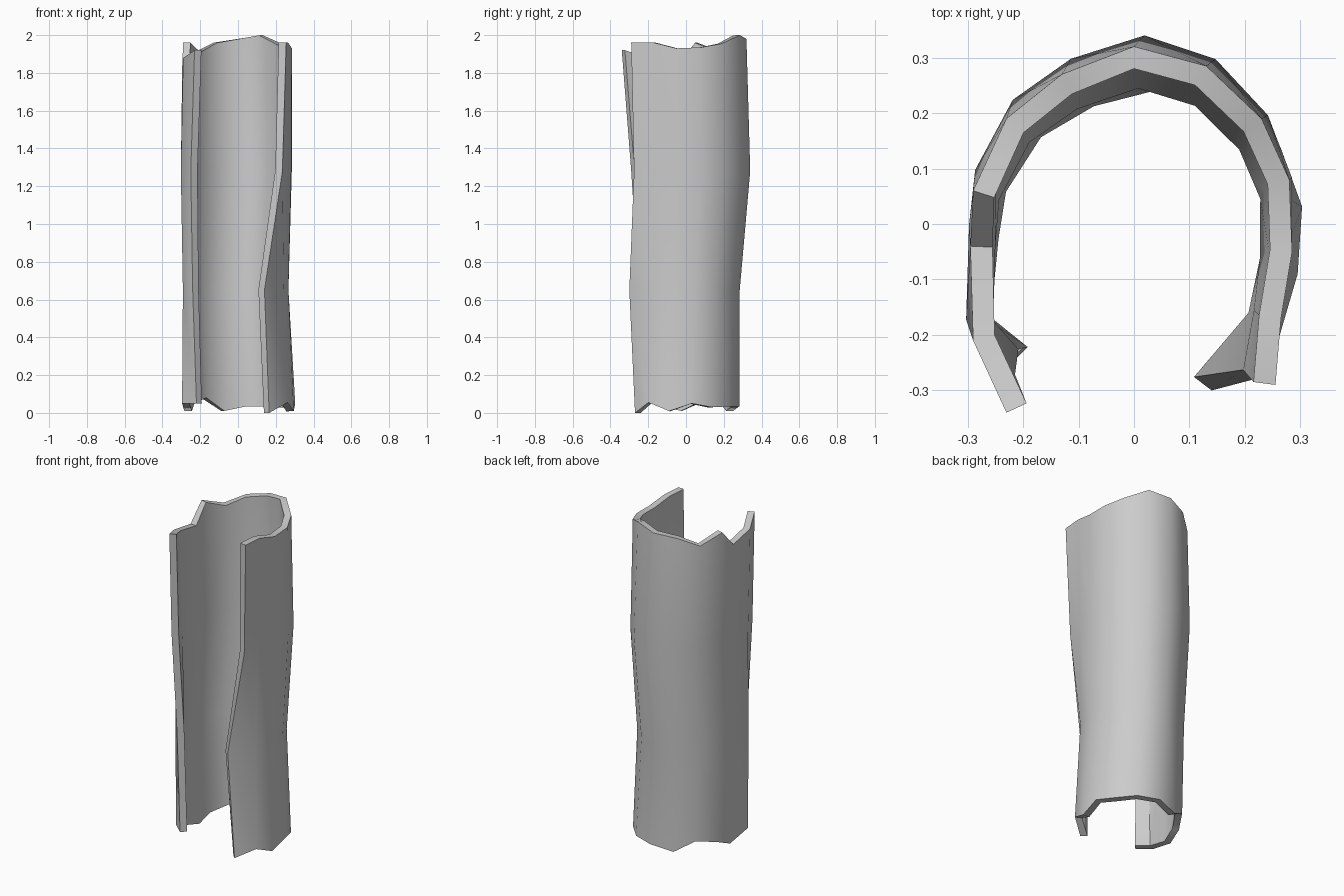
import bpy, bmesh, math
from mathutils import Vector

cube = bpy.data.objects.get("Cube")
if cube:
    bpy.data.objects.remove(cube, do_unlink=True)

# Material
grey = bpy.data.materials.new("plain grey")
grey.use_nodes = True
colour = (0.6, 0.6, 0.6, 1)
grey.diffuse_color = colour
grey.node_tree.nodes["Principled BSDF"].inputs["Base Color"].default_value = colour

# Plan of the shell wall, running from the left lip round the back to the right lip
PLAN = [(-.29, -.21), (-.295, -.04), (-.29, .06), (-.23, .19), (-.13, .27), (0, .32),
        (.13, .285), (.23, .19), (.28, .08), (.285, -.05), (.265, -.17)]

# Broken edges: height of each column at the bottom and at the top
BOTTOM = [.05, .05, .01, .05, .08, .01, .035, .035, .03, .05, .01, .055, 0]
TOP = [1.92, 1.88, 1.85, 1.96, 1.91, 1.96, 1.98, 2, 1.955, 1.935, 1.93, 1.96, 1.96]


def ring(heights, lip_a, lip_b, scale=(1, 1), shift=(0, 0), twist=0):
    """One level of the wall: the plan scaled, twisted and shifted, with its own lips."""
    points = [(x * scale[0] + twist * y + shift[0],
               y * scale[1] - twist * x + shift[1]) for x, y in PLAN]
    return [Vector((x, y, z)) for (x, y), z in zip([lip_a] + points + [lip_b], heights)]


count = len(PLAN) + 2
levels = [
    ring(BOTTOM, (-.22, -.25), (.165, -.27), (1, .93), (.015, -.015), .1),
    ring([.65] * count, (-.24, -.25), (.14, -.3), (.96, .92), (-.005, -.01), .04),
    ring([1.28] * count, (-.25, -.29), (.235, -.275), shift=(0, .02), twist=.06),
    ring(TOP, (-.23, -.34), (.255, -.29)),
]

# Outer skin of the shell
bm = bmesh.new()
grid = [[bm.verts.new(p) for p in level] for level in levels]
for low, high in zip(grid, grid[1:]):
    for c in range(count - 1):
        bm.faces.new((low[c], high[c], high[c + 1], low[c + 1]))
mesh = bpy.data.meshes.new("hollow_shell")
bm.to_mesh(mesh)
bm.free()
mesh.materials.append(grey)
shell = bpy.data.objects.new("hollow_shell", mesh)
bpy.context.collection.objects.link(shell)

# Wall thickness, grown inwards
wall = shell.modifiers.new("wall", "SOLIDIFY")
wall.thickness = .04
wall.offset = -1
bpy.ops.object.select_all(action="DESELECT")
shell.select_set(True)
bpy.context.view_layer.objects.active = shell
bpy.ops.object.modifier_apply(modifier=wall.name)

# Smooth walls with crisp broken edges
bpy.ops.object.shade_smooth_by_angle(angle=math.radians(45))
